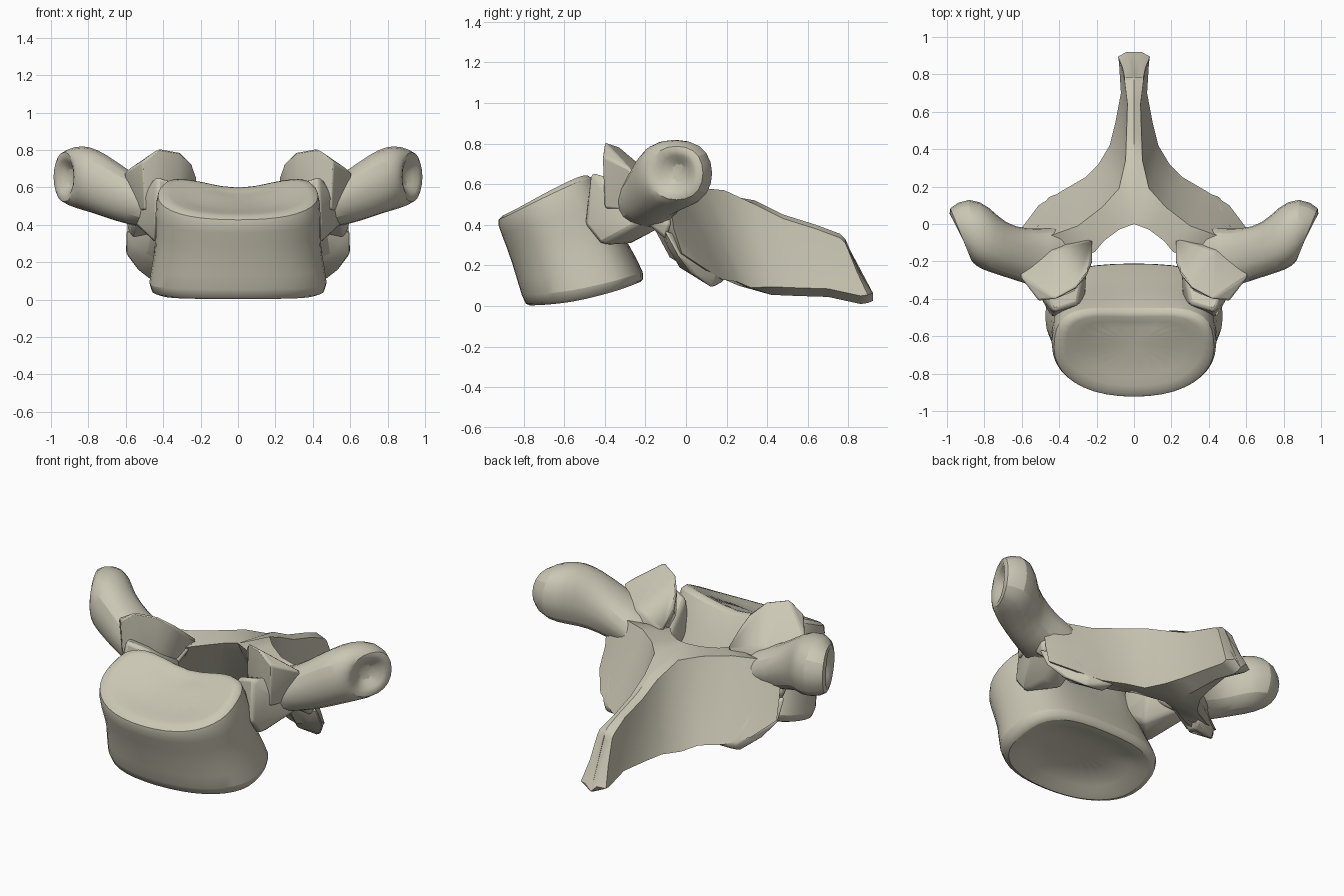
import bpy
import bmesh
import math
from mathutils import Vector

default_cube = bpy.data.objects.get("Cube")
if default_cube:
    bpy.data.objects.remove(default_cube, do_unlink=True)

# One plain bone colour for every part
bone = bpy.data.materials.new("bone")
bone.use_nodes = True
bone_colour = (0.60, 0.57, 0.46, 1)
bone.diffuse_color = bone_colour
bone.node_tree.nodes["Principled BSDF"].inputs["Base Color"].default_value = bone_colour


def finish(name, bm, mirrored=False, levels=0, bevel=0.0, sharp=40):
    """Turn a bmesh into a named, smooth shaded object with its modifiers."""
    bmesh.ops.recalc_face_normals(bm, faces=bm.faces[:])
    mesh = bpy.data.meshes.new(name)
    bm.to_mesh(mesh)
    bm.free()
    mesh.materials.append(bone)
    part = bpy.data.objects.new(name, mesh)
    bpy.context.collection.objects.link(part)
    if bevel:
        modifier = part.modifiers.new("soft edges", "BEVEL")
        modifier.width = bevel
        modifier.segments = 2
        modifier.limit_method = "ANGLE"
    if levels:
        modifier = part.modifiers.new("rounding", "SUBSURF")
        modifier.levels = modifier.render_levels = levels
    if mirrored:
        modifier = part.modifiers.new("other side", "MIRROR")
        modifier.use_mirror_merge = False
    bpy.ops.object.select_all(action="DESELECT")
    part.select_set(True)
    bpy.context.view_layer.objects.active = part
    bpy.ops.object.shade_smooth_by_angle(angle=math.radians(sharp))
    return part


def loft(rings):
    """Skin a series of equal closed rings and cap both ends."""
    bm = bmesh.new()
    rows = [[bm.verts.new(point) for point in ring] for ring in rings]
    count = len(rows[0])
    for lower, upper in zip(rows, rows[1:]):
        for i in range(count):
            j = (i + 1) % count
            bm.faces.new((lower[i], lower[j], upper[j], upper[i]))
    bm.faces.new(rows[0])
    bm.faces.new(rows[-1])
    return bm


def hull(points):
    """Wrap a faceted lump around a few corner points."""
    bm = bmesh.new()
    for point in points:
        bm.verts.new(point)
    bmesh.ops.convex_hull(bm, input=bm.verts[:])
    loose = [v for v in bm.verts if not v.link_faces]
    bmesh.ops.delete(bm, geom=loose, context="VERTS")
    return bm


def squared(value, power):
    return math.copysign(abs(value) ** power, value)


def body_ring(width, front, back, z_front, z_back, lift, bend):
    """Tilted outline, round in front, squarer behind with raised corners."""
    ring = []
    for i in range(20):
        angle = math.tau * i / 20
        behind = math.sin(angle) > 0
        across = squared(math.cos(angle), 0.65 if behind else 0.9)
        along = squared(math.sin(angle), 0.65 if behind else 1)
        blend = (along + 1) / 2
        z = z_front + (z_back - z_front) * blend ** bend
        z += lift * abs(across) * blend * 1.6
        y = front + (back - front) * blend
        y += lift * abs(across) * blend * 0.6
        ring.append((width * across, y, z))
    return ring


# Vertebral body: hollow underside, waisted wall, sloping dished top
body_outline = [
    (0.22, -0.62, -0.38, 0.10, 0.14, 0, 1.6),
    (0.34, -0.72, -0.28, 0.05, 0.12, 0, 1.8),
    (0.44, -0.78, -0.22, -0.015, 0.11, 0, 2),
    (0.50, -0.81, -0.19, 0.03, 0.15, 0, 2),
    (0.44, -0.86, -0.28, 0.22, 0.30, 0, 1),
    (0.45, -0.92, -0.38, 0.37, 0.48, 0.03, 1),
    (0.44, -0.94, -0.46, 0.43, 0.59, 0.07, 1),
    (0.39, -0.88, -0.50, 0.46, 0.58, 0.07, 1),
    (0.22, -0.75, -0.55, 0.48, 0.55, 0.02, 1),
]
finish("vertebral_body", loft([body_ring(*row) for row in body_outline]), levels=1)

# Pedicles: bridges from the body to the arch
finish("pedicles", hull([
    (0.26, -0.42, 0.42), (0.44, -0.50, 0.40), (0.43, -0.47, 0.66),
    (0.30, -0.43, 0.62), (0.45, -0.12, 0.39), (0.25, -0.18, 0.46),
    (0.42, -0.28, 0.31), (0.30, -0.27, 0.31), (0.57, -0.20, 0.42),
    (0.55, -0.10, 0.55), (0.50, -0.39, 0.56), (0.44, -0.42, 0.30),
]), mirrored=True, bevel=0.02)

# Articular pillars: solid corners where pedicle, lamina and stubs meet
finish("articular_pillars", hull([
    (0.28, -0.22, 0.43), (0.56, -0.22, 0.43), (0.60, -0.08, 0.40),
    (0.30, -0.02, 0.50), (0.21, -0.13, 0.57), (0.52, -0.08, 0.55),
    (0.50, -0.25, 0.60), (0.57, -0.10, 0.33), (0.42, -0.11, 0.36),
]), mirrored=True, bevel=0.015)

# Upper joint processes: wedges with a facet facing up and back
finish("upper_joint_processes", hull([
    (0.22, -0.08, 0.57), (0.22, -0.20, 0.65), (0.25, -0.27, 0.73),
    (0.31, -0.34, 0.79), (0.42, -0.40, 0.81), (0.51, -0.41, 0.74),
    (0.61, -0.28, 0.68), (0.43, -0.14, 0.62), (0.32, -0.36, 0.50),
    (0.50, -0.40, 0.48), (0.57, -0.12, 0.45), (0.26, -0.14, 0.48),
]), mirrored=True, bevel=0.012)


def tube_ring(front, back, low, high):
    """Upright oval spanning a front and a back point in plan."""
    front, back = Vector(front), Vector(back)
    middle, reach = (front + back) / 2, (back - front) / 2
    ring = []
    for i in range(10):
        angle = math.tau * i / 10
        plan = middle + reach * squared(math.cos(angle), 0.85) * 1.06
        z = (low + high) / 2 + (high - low) / 2 * squared(math.sin(angle), 0.85) * 1.06
        ring.append((plan.x, plan.y, z))
    return ring


# Transverse processes: flaring stubs with oblique dished ends
transverse_outline = [
    ((0.34, -0.34), (0.32, -0.02), 0.41, 0.58),
    ((0.46, -0.36), (0.45, -0.02), 0.38, 0.61),
    ((0.60, -0.31), (0.57, -0.03), 0.40, 0.69),
    ((0.73, -0.27), (0.69, 0.00), 0.44, 0.78),
    ((0.82, -0.24), (0.77, 0.09), 0.47, 0.82),
    ((0.86, -0.21), (0.88, 0.15), 0.49, 0.82),
    ((0.88, -0.18), (1.01, 0.08), 0.52, 0.79),
    ((0.88, -0.13), (0.97, 0.03), 0.57, 0.74),
    ((0.86, -0.06), (0.90, 0.00), 0.61, 0.70),
]
finish("transverse_processes", loft([tube_ring(*row) for row in transverse_outline]),
       mirrored=True, levels=1)


def spine_ring(y_top, y_low, z_top, z_low, top, low):
    """Half section of the spine: narrow crest, hollow flank, wider foot."""
    y_mid, z_mid = (y_top + y_low) / 2, (z_top + z_low) / 2
    return [(top, y_top, z_top - 0.02), (top + (low - top) * 0.35, y_mid, z_mid),
            (low, y_low, z_low + 0.04), (0, y_low, z_low), (0, y_top, z_top)]


# Laminae: slanting walls of the arch, each ring running round one section
wall_sections = [
    [(0.59, -0.08, 0.52), (0.59, -0.06, 0.38), (0.60, -0.02, 0.26),
     (0.45, -0.08, 0.24), (0.42, -0.22, 0.50)],
    [(0.44, -0.06, 0.58), (0.48, 0.02, 0.36), (0.51, 0.10, 0.18),
     (0.36, 0.07, 0.15), (0.21, -0.15, 0.56)],
    [(0.30, -0.01, 0.58), (0.34, 0.09, 0.34), (0.38, 0.18, 0.13),
     (0.26, 0.12, 0.14), (0.16, -0.09, 0.56)],
    [(0.17, 0.09, 0.58), (0.20, 0.17, 0.34), (0.26, 0.25, 0.12),
     (0.14, 0.19, 0.13), (0.08, -0.03, 0.57)],
    [(0.08, 0.19, 0.57), (0.11, 0.27, 0.32), (0.19, 0.32, 0.09),
     (0.00, 0.26, 0.10), (0.00, 0.00, 0.58)],
]
# Spinous process: tall blade running back from the walls to a flared tip
spine_outline = [
    (0.34, 0.42, 0.52, 0.055, 0.045, 0.13),
    (0.48, 0.54, 0.45, 0.05, 0.04, 0.10),
    (0.64, 0.70, 0.40, 0.045, 0.035, 0.07),
    (0.76, 0.86, 0.355, 0.01, 0.05, 0.08),
    (0.785, 0.895, 0.33, 0.015, 0.05, 0.085),
    (0.79, 0.92, 0.31, 0.025, 0.02, 0.04),
]
finish("laminae_and_spinous_process",
       loft(wall_sections + [spine_ring(*row) for row in spine_outline]),
       mirrored=True, sharp=50)

# Lower joint processes: lugs under the laminae, facets facing forward
finish("lower_joint_processes", hull([
    (0.60, -0.10, 0.37), (0.60, -0.03, 0.24), (0.54, 0.03, 0.16),
    (0.45, 0.13, 0.09), (0.33, 0.13, 0.10), (0.42, -0.13, 0.37),
    (0.42, -0.03, 0.19), (0.45, 0.15, 0.14), (0.30, 0.20, 0.13),
    (0.48, 0.04, 0.32), (0.32, 0.06, 0.30), (0.55, -0.09, 0.29),
]), mirrored=True, bevel=0.012)
